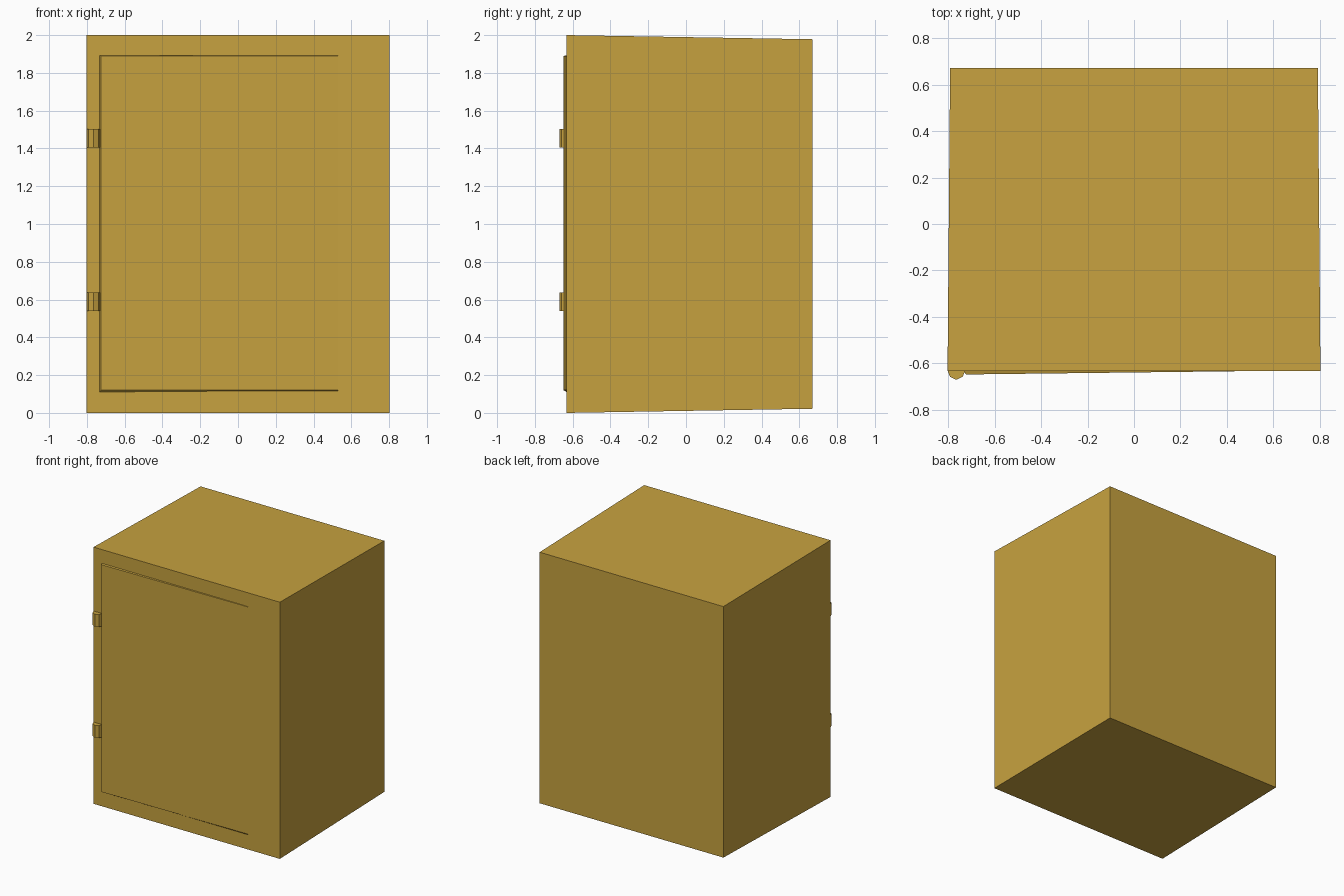
import bpy, bmesh

if "Cube" in bpy.data.objects:
    bpy.data.objects.remove(bpy.data.objects["Cube"])

mat = bpy.data.materials.new("brass_yellow")
mat.diffuse_color = (0.57, 0.36, 0.05, 1)
mat.use_nodes = True
mat.node_tree.nodes["Principled BSDF"].inputs["Base Color"].default_value = mat.diffuse_color

FRONT = -0.632


def loft(name, ring_a, ring_b):
    """Closed solid between two matching rings of points."""
    bm = bmesh.new()
    a = [bm.verts.new(p) for p in ring_a]
    b = [bm.verts.new(p) for p in ring_b]
    n = len(a)
    bm.faces.new(a)
    bm.faces.new(b[::-1])
    for i in range(n):
        j = (i + 1) % n
        bm.faces.new((a[j], a[i], b[i], b[j]))
    bmesh.ops.recalc_face_normals(bm, faces=bm.faces)
    mesh = bpy.data.meshes.new(name)
    bm.to_mesh(mesh)
    bm.free()
    mesh.materials.append(mat)
    obj = bpy.data.objects.new(name, mesh)
    bpy.context.collection.objects.link(obj)
    return obj


def rect(x0, x1, z0, z1, y_left, y_right):
    return [(x0, y_left, z0), (x1, y_right, z0), (x1, y_right, z1), (x0, y_left, z1)]


# Cabinet body, slightly narrower at the back
loft("safe_body",
     rect(-0.803, 0.803, 0, 2, FRONT, FRONT),
     rect(-0.792, 0.792, 0.022, 1.978, 0.671, 0.671))

# Thin door, tapering into the front towards the right
loft("door",
     rect(-0.724, 0.53, 0.12, 1.89, -0.648, FRONT - 0.001),
     rect(-0.734, 0.53, 0.11, 1.893, FRONT + 0.001, FRONT + 0.001))

# Faceted hinge barrels
profile = [(-0.803, FRONT), (-0.792, -0.658), (-0.765, -0.671),
           (-0.738, -0.658), (-0.727, FRONT)]
for label, z0 in (("lower", 0.54), ("upper", 1.405)):
    loft(label + "_hinge",
         [(x, y, z0) for x, y in profile],
         [(x, y, z0 + 0.097) for x, y in profile])
